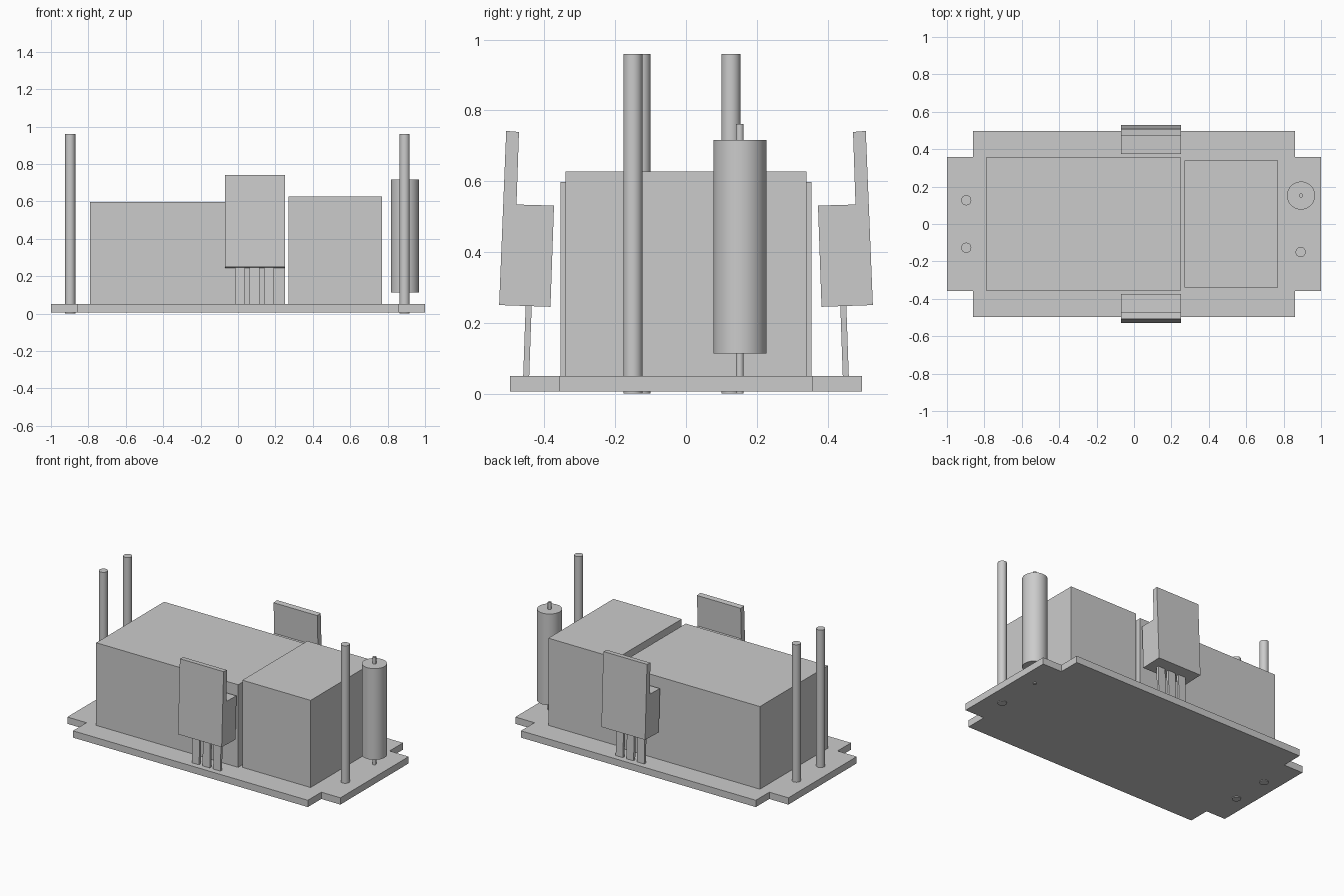
import bpy
import bmesh
import math
from mathutils import Vector

if "Cube" in bpy.data.objects:
    bpy.data.objects.remove(bpy.data.objects["Cube"], do_unlink=True)

grey = bpy.data.materials.new("plain grey")
grey.use_nodes = True
COLOUR = (0.6, 0.6, 0.6, 1)
grey.diffuse_color = COLOUR
grey.node_tree.nodes["Principled BSDF"].inputs["Base Color"].default_value = COLOUR


def extruded(name, outline, offset):
    """Solid made by pushing a closed outline along an offset."""
    bm = bmesh.new()
    face = bm.faces.new([bm.verts.new(p) for p in outline])
    result = bmesh.ops.extrude_face_region(bm, geom=[face])
    moved = [g for g in result["geom"] if isinstance(g, bmesh.types.BMVert)]
    bmesh.ops.translate(bm, verts=moved, vec=Vector(offset))
    bmesh.ops.recalc_face_normals(bm, faces=bm.faces)
    mesh = bpy.data.meshes.new(name)
    bm.to_mesh(mesh)
    bm.free()
    mesh.materials.append(grey)
    obj = bpy.data.objects.new(name, mesh)
    bpy.context.collection.objects.link(obj)
    return obj


def block(name, x0, x1, half_y, z0, z1):
    outline = [(x0, -half_y, z0), (x1, -half_y, z0), (x1, half_y, z0), (x0, half_y, z0)]
    return extruded(name, outline, (0, 0, z1 - z0))


def rod(name, x, y, radius, z0, z1):
    bpy.ops.mesh.primitive_cylinder_add(vertices=48, radius=radius, depth=z1 - z0,
                                        location=(x, y, (z0 + z1) / 2))
    obj = bpy.context.object
    obj.name = name
    obj.data.materials.append(grey)
    bpy.ops.object.shade_smooth_by_angle(angle=math.radians(30))
    return obj


# Circuit board with notched corners
BOARD_BOTTOM, BOARD_TOP = 0.005, 0.05
quarter = [(1, 0.357), (0.86, 0.357), (0.86, 0.498)]
plan = quarter + [(-x, y) for x, y in reversed(quarter)]
plan += [(-x, -y) for x, y in plan]
extruded("circuit_board", [(x, y, BOARD_BOTTOM) for x, y in plan],
         (0, 0, BOARD_TOP - BOARD_BOTTOM))

# Two large component housings
block("long_housing", -0.79, 0.25, 0.355, BOARD_TOP, 0.597)
block("short_housing", 0.27, 0.77, 0.34, BOARD_TOP, 0.627)

# Tall terminal pins
for name, x, y in (("rear_pin", -0.897, 0.127), ("front_pin", -0.897, -0.127),
                   ("side_pin", 0.891, -0.15)):
    rod(name, x, y, 0.027, 0, 0.96)

# Upright cylindrical component on its wire lead
rod("cylinder_body", 0.893, 0.152, 0.075, 0.113, 0.717)
rod("cylinder_lead", 0.893, 0.152, 0.011, 0, 0.762)

# Tilted tabbed packages with three legs each, mirrored front to back
package = [(0.508, 0.742), (0.472, 0.739), (0.479, 0.534),
           (0.373, 0.531), (0.383, 0.245), (0.528, 0.25)]
leg = [(0.443, BOARD_TOP), (0.46, BOARD_TOP), (0.453, 0.25), (0.436, 0.25)]
for side, sign in (("front", -1), ("back", 1)):
    extruded(side + "_package", [(-0.07, sign * y, z) for y, z in package], (0.32, 0, 0))
    for i in range(3):
        extruded(f"{side}_package_leg_{i + 1}",
                 [(-0.016 + i * 0.078, sign * y, z) for y, z in leg], (0.053, 0, 0))
